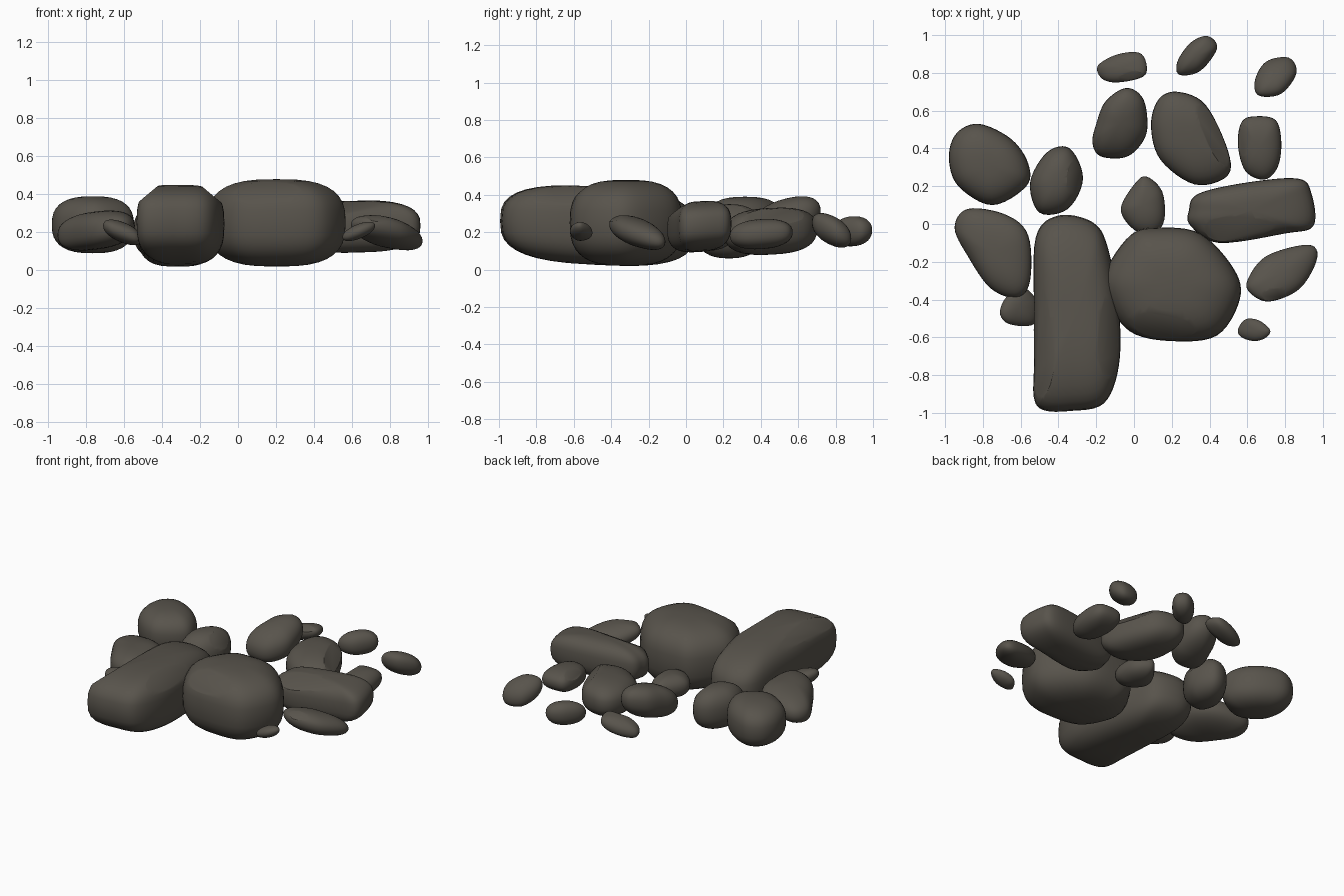
import bpy, bmesh, math
from mathutils import Vector

if "Cube" in bpy.data.objects:
    bpy.data.objects.remove(bpy.data.objects["Cube"])

mat = bpy.data.materials.new("dark brown stone")
mat.diffuse_color = (0.098, 0.088, 0.072, 1)
mat.use_nodes = True
mat.node_tree.nodes["Principled BSDF"].inputs["Base Color"].default_value = mat.diffuse_color


def smooth_loop(pts, steps):
    """Closed Catmull-Rom curve through the outline points."""
    p = [Vector(q) for q in pts]
    n, out = len(p), []
    for i in range(n):
        a, b, c, d = p[i - 1], p[i], p[(i + 1) % n], p[(i + 2) % n]
        for k in range(steps):
            t = k / steps
            out.append(0.5 * (2 * b + (c - a) * t + (2 * a - 5 * b + 4 * c - d) * t * t
                              + (3 * b - a - 3 * c + d) * t ** 3))
    return out


def stone(name, outline, z, h, tilt=(0, 0), power=2.5, cuts=()):
    """Rounded stone: plan outline, middle height, half height, slope of the
    middle plane, fullness, and flattening cuts (heading, elevation, fraction)."""
    loop = smooth_loop(outline, 6)
    xs, ys = [p.x for p in loop], [p.y for p in loop]
    c = Vector(((min(xs) + max(xs)) / 2, (min(ys) + max(ys)) / 2))
    rows, m = 18, len(loop)
    bm = bmesh.new()

    def place(flat, dz):
        return bm.verts.new((flat.x, flat.y, tilt[0] * flat.x + tilt[1] * flat.y + dz))

    rings = []
    for r in range(1, rows):
        a = math.pi * (r / rows - 0.5)
        s = math.cos(a) ** (2 / power)
        dz = math.copysign(abs(math.sin(a)) ** (2 / power), a) * h
        rings.append([place((p - c) * s, dz) for p in loop])
    low, high = place(Vector((0, 0)), -h), place(Vector((0, 0)), h)
    for i in range(m):
        j = (i + 1) % m
        bm.faces.new((low, rings[0][j], rings[0][i]))
        bm.faces.new((high, rings[-1][i], rings[-1][j]))
        for a, b in zip(rings, rings[1:]):
            bm.faces.new((a[i], a[j], b[j], b[i]))
    # flattened facets, sliced so the ridge stays crisp
    for heading, elev, frac in cuts:
        t, e = math.radians(heading), math.radians(elev)
        n = Vector((math.cos(t) * math.cos(e), math.sin(t) * math.cos(e), math.sin(e)))
        d = frac * max(v.co.dot(n) for v in bm.verts)
        res = bmesh.ops.bisect_plane(bm, geom=bm.verts[:] + bm.edges[:] + bm.faces[:],
                                     plane_co=n * d, plane_no=n, clear_outer=True)
        rim = [g for g in res["geom_cut"] if isinstance(g, bmesh.types.BMEdge)]
        bmesh.ops.holes_fill(bm, edges=rim)
    bmesh.ops.recalc_face_normals(bm, faces=bm.faces[:])
    me = bpy.data.meshes.new(name)
    bm.to_mesh(me)
    bm.free()
    me.materials.append(mat)
    ob = bpy.data.objects.new(name, me)
    ob.location = (c.x, c.y, z)
    bpy.context.collection.objects.link(ob)
    bpy.context.view_layer.objects.active = ob
    ob.select_set(True)
    bpy.ops.object.shade_smooth_by_angle(angle=math.radians(30))
    ob.select_set(False)


# two main boulders
stone("long_boulder", [(-.53, -.45), (-.53, -.75), (-.53, -.92), (-.48, -.985), (-.34, -.99), (-.16, -.95),
      (-.08, -.75), (-.08, -.45), (-.14, -.12), (-.22, .01), (-.4, .045), (-.52, -.07)],
      .235, .21, (0, -.05), 2.9, [(180, 50, .93), (0, 50, .93)])
stone("round_boulder", [(-.15, -.25), (-.02, -.06), (.12, -.02), (.35, -.05), (.53, -.24), (.56, -.4),
      (.44, -.59), (.2, -.62), (-.02, -.57), (-.14, -.4)], .25, .23, (0, 0), 2.8, [(-100, 50, .93)])

# left group
stone("left_back_stone", [(-.98, .35), (-.94, .48), (-.82, .53), (-.65, .45), (-.56, .32), (-.57, .2),
      (-.75, .1), (-.93, .2)], .24, .15, (0, 0), 2.6)
stone("left_stone", [(-.95, -.02), (-.88, .08), (-.68, .05), (-.56, -.06), (-.55, -.3), (-.62, -.39),
      (-.76, -.34), (-.88, -.17)], .21, .1, (.12, 0), 2.4)
stone("left_front_pebble", [(-.71, -.47), (-.67, -.38), (-.58, -.34), (-.51, -.42), (-.53, -.53),
      (-.66, -.53)], .2, .055, (-.35, 0), 2.2)
stone("left_inner_stone", [(-.55, .22), (-.46, .38), (-.34, .4), (-.27, .24), (-.35, .08), (-.5, .06)],
      .205, .145, (0, 0), 2.4, [(0, 40, .87)])

# middle and back group
stone("middle_stone", [(-.07, .08), (.01, .22), (.07, .25), (.15, .17), (.16, .02), (.1, -.05),
      (0, -.03)], .18, .08, (0, 0), 2.2)
stone("back_left_stone", [(-.22, .43), (-.2, .53), (-.15, .65), (-.04, .72), (.05, .66), (.07, .5),
      (.02, .4), (-.06, .35), (-.18, .36)], .265, .115, (0, .25), 2.3)
stone("back_right_stone", [(.09, .52), (.13, .66), (.23, .7), (.38, .63), (.5, .38), (.49, .25),
      (.32, .21), (.14, .34)], .205, .125, (0, .05), 2.6, [(20, 45, .87)])
stone("back_left_pebble", [(-.19, .84), (-.08, .9), (.04, .9), (.06, .79), (-.08, .75), (-.17, .77)],
      .2, .055, (.25, -.1), 2.2, [(-90, 55, .9)])
stone("back_pebble", [(.23, .86), (.3, .96), (.39, .995), (.44, .93), (.35, .81), (.24, .79)],
      .205, .08, (0, .05), 2.2)
stone("far_right_pebble", [(.64, .76), (.7, .86), (.82, .88), (.86, .8), (.78, .69), (.66, .68)],
      .21, .08, (0, -.4), 2.2)

# right group
stone("right_back_stone", [(.55, .42), (.57, .54), (.64, .57), (.75, .55), (.78, .43), (.76, .3),
      (.69, .235), (.59, .28)], .19, .08, (0, .06), 2.3, [(180, 50, .9)])
stone("right_slab", [(.29, .07), (.34, .16), (.6, .22), (.87, .24), (.94, .16), (.95, -.01), (.8, -.05),
      (.45, -.1), (.3, -.01)], .23, .135, (.02, .06), 2.8, [(-96, 60, .85)])
stone("right_front_stone", [(.6, -.3), (.7, -.17), (.92, -.11), (.97, -.18), (.88, -.34), (.72, -.41),
      (.62, -.37)], .2, .075, (-.13, -.22), 2.2, [(-70, 60, .92)])
stone("right_front_pebble", [(.55, -.56), (.59, -.505), (.66, -.51), (.72, -.56), (.7, -.6), (.64, -.62),
      (.57, -.6)], .205, .04, (.35, 0), 2.1)
